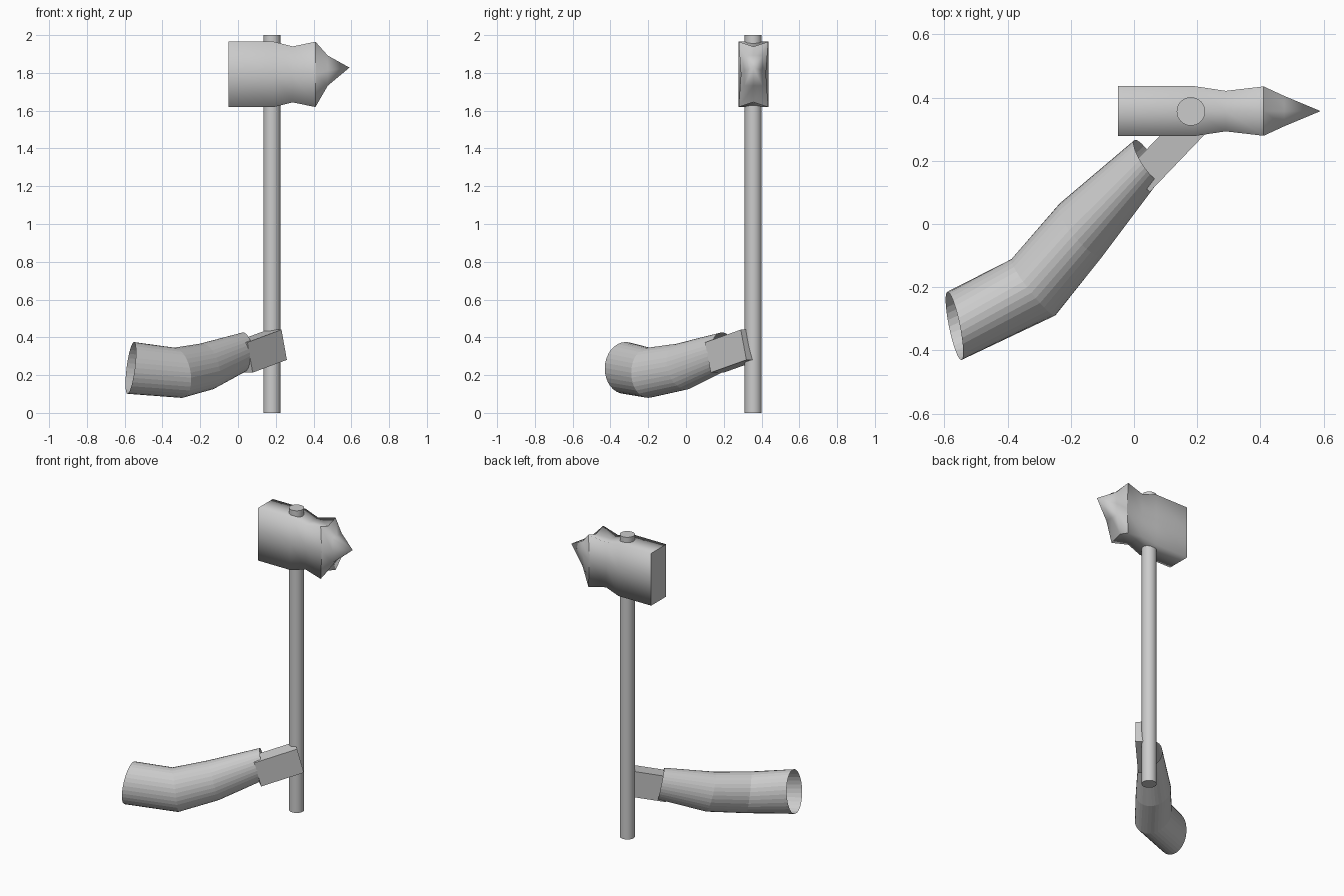
import bpy, math
from mathutils import Vector, Matrix

if "Cube" in bpy.data.objects:
    bpy.data.objects.remove(bpy.data.objects["Cube"])


def make(name, verts, faces):
    me = bpy.data.meshes.new(name)
    me.from_pydata(verts, [], faces)
    me.update()
    ob = bpy.data.objects.new(name, me)
    bpy.context.collection.objects.link(ob)
    return ob


def bridge(rings, n):
    # quads between consecutive rings of n points
    return [(r * n + i, r * n + (i + 1) % n, (r + 1) * n + (i + 1) % n, (r + 1) * n + i)
            for r in range(rings - 1) for i in range(n)]


# handle pole
bpy.ops.mesh.primitive_cylinder_add(vertices=32, radius=0.045, depth=2, location=(0.18, 0.356, 1))
bpy.context.object.name = "handle"
bpy.ops.object.shade_smooth_by_angle(angle=math.radians(40))

# hammer head: x, half width, half height, mid-edge pull-in, centre z
sections = [(-0.05, 0.079, 0.173, 1.0, 1.792),
            (0.19, 0.079, 0.173, 1.0, 1.792),
            (0.29, 0.064, 0.148, 1.0, 1.792),
            (0.41, 0.078, 0.173, 0.85, 1.792),
            (0.475, 0.048, 0.08, 1.0, 1.812)]
verts = []
for x, w, h, m, zc in sections:
    for sy, sz in ((-1, -1), (0, -m), (1, -1), (m, 0), (1, 1), (0, m), (-1, 1), (-m, 0)):
        verts.append((x, 0.357 + sy * w, zc + sz * h))
faces = bridge(len(sections), 8)
last = (len(sections) - 1) * 8
tip = len(verts)
verts.append((0.59, 0.357, 1.828))
faces += [(last + i, last + (i + 1) % 8, tip) for i in range(8)]
faces.append(tuple(reversed(range(8))))
head = make("hammer_head", verts, faces)
for p in head.data.polygons:
    p.use_smooth = len(p.vertices) < 8
for e in head.data.edges:
    a, b = (head.data.vertices[i].co.x for i in e.vertices)
    e.use_edge_sharp = abs(a - b) < 1e-4 and (a < 0 or abs(a - 0.41) < 1e-4)

# bent open sleeve: centre, half-width vector, half-height vector
rings = [((-0.568, -0.322, 0.238), (0.022, -0.108, 0), (0.017, 0.003, 0.137)),
         ((-0.318, -0.200, 0.2125), (0.0675, -0.090, 0), (-0.020, 0, 0.133)),
         ((-0.167, -0.018, 0.246), (0.068, -0.083, 0), (-0.025, -0.018, 0.122)),
         ((0.041, 0.202, 0.328), (0.040, -0.063, 0), (-0.015, -0.012, 0.098))]
N = 32
verts = []
for c, w, h in rings:
    for i in range(N):
        a = 2 * math.pi * i / N
        verts.append(Vector(c) + Vector(w) * math.cos(a) + Vector(h) * math.sin(a))
make("arm_sleeve", verts, bridge(len(rings), N))

# blocky hand gripping the pole
u = Vector((0.67, 0.70, 0.25)).normalized()
s = Vector((0, 0, 1)).cross(u).normalized()
rot = Matrix((u, s, u.cross(s))).transposed().to_4x4()
bpy.ops.mesh.primitive_cube_add(size=1)
hand = bpy.context.object
hand.name = "hand"
hand.matrix_world = (Matrix.Translation((0.118, 0.245, 0.327)) @ rot
                     @ Matrix.Diagonal((0.27, 0.10, 0.165, 1)))
